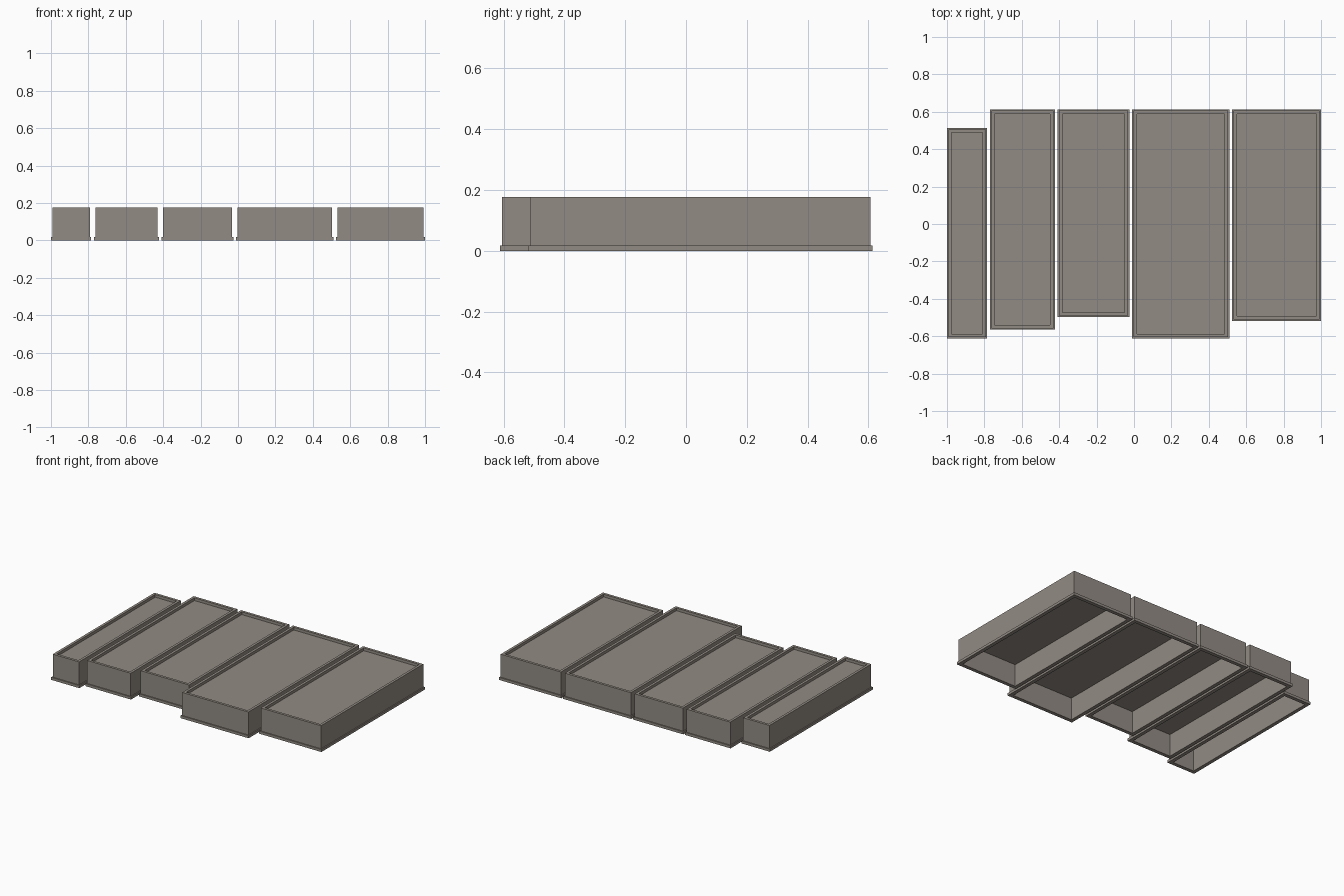
import bpy, bmesh

if "Cube" in bpy.data.objects:
    bpy.data.objects.remove(bpy.data.objects["Cube"])

# One warm grey for everything
grey = bpy.data.materials.new("warm_grey")
grey.diffuse_color = (0.29, 0.26, 0.23, 1)
grey.use_nodes = True
grey.node_tree.nodes["Principled BSDF"].inputs["Base Color"].default_value = grey.diffuse_color

# Tray cross-section as (inset from the outer edge, height), from upper floor to lower floor
SECTION = [(0.025, 0.158), (0.025, 0.177), (0.007, 0.177), (0.007, 0.018),
           (0.0, 0.018), (0.0, 0.0), (0.025, 0.0), (0.025, 0.154)]


def tray(name, x0, x1, y0, y1):
    """Hollow rectangular tray with a rim on top and a small flange at the foot."""
    bm = bmesh.new()
    rings = []
    for d, z in SECTION:
        corners = [(x0 + d, y0 + d), (x1 - d, y0 + d), (x1 - d, y1 - d), (x0 + d, y1 - d)]
        rings.append([bm.verts.new((x, y, z)) for x, y in corners])
    for a, b in zip(rings, rings[1:]):
        for i in range(4):
            j = (i + 1) % 4
            bm.faces.new((a[i], a[j], b[j], b[i]))
    bm.faces.new(rings[0])
    bm.faces.new(rings[-1])
    bmesh.ops.recalc_face_normals(bm, faces=bm.faces)
    mesh = bpy.data.meshes.new(name)
    bm.to_mesh(mesh)
    bm.free()
    mesh.materials.append(grey)
    bpy.context.collection.objects.link(bpy.data.objects.new(name, mesh))


# Five trays side by side, left to right
tray("narrow_tray", -1.0, -0.785, -0.612, 0.513)
tray("left_tray", -0.77, -0.423, -0.565, 0.613)
tray("middle_tray", -0.408, -0.025, -0.497, 0.613)
tray("wide_tray", -0.01, 0.51, -0.612, 0.613)
tray("right_tray", 0.525, 1.0, -0.518, 0.613)
